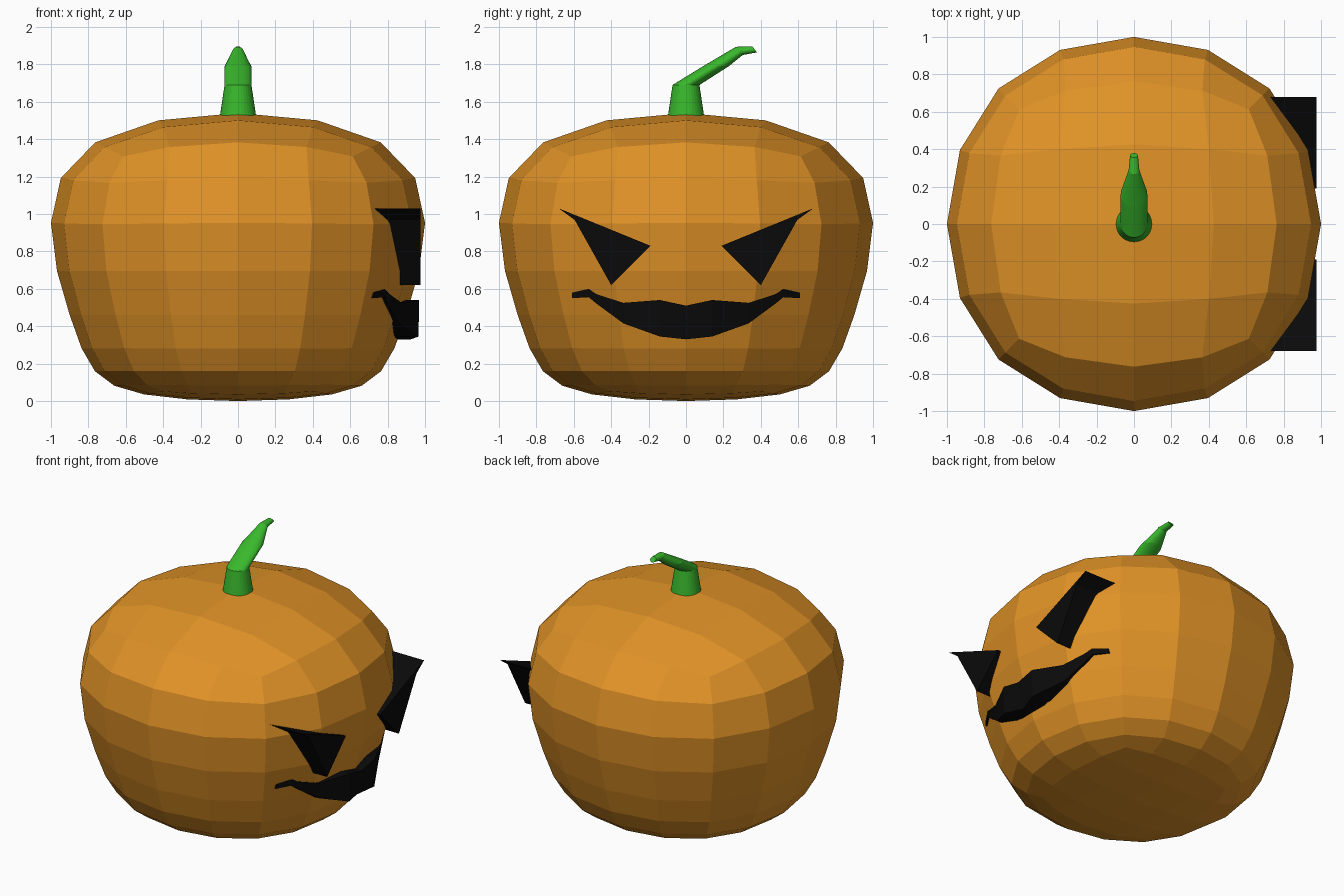
import bpy, bmesh
from math import cos, sin, pi

if "Cube" in bpy.data.objects:
    bpy.data.objects.remove(bpy.data.objects["Cube"])


def material(name, rgb):
    m = bpy.data.materials.new(name)
    m.diffuse_color = (*rgb, 1)
    m.use_nodes = True
    m.node_tree.nodes["Principled BSDF"].inputs["Base Color"].default_value = m.diffuse_color
    return m


orange = material("orange_skin", (0.75, 0.29, 0.02))
green = material("green_stalk", (0.04, 0.48, 0.025))
black = material("black_cutout", (0.003, 0.003, 0.003))


def make(name, verts, faces, mat):
    bm = bmesh.new()
    vs = [bm.verts.new(v) for v in verts]
    for f in faces:
        bm.faces.new([vs[i] for i in f])
    bmesh.ops.recalc_face_normals(bm, faces=bm.faces)
    me = bpy.data.meshes.new(name)
    bm.to_mesh(me)
    bm.free()
    me.materials.append(mat)
    ob = bpy.data.objects.new(name, me)
    bpy.context.collection.objects.link(ob)
    return ob


def loft(name, rings, mat):
    """Skin a list of equal-sized rings and cap both ends."""
    n = len(rings[0])
    faces = [(r * n + i, r * n + (i + 1) % n, (r + 1) * n + (i + 1) % n, (r + 1) * n + i)
             for r in range(len(rings) - 1) for i in range(n)]
    last = (len(rings) - 1) * n
    faces += [tuple(range(n)), tuple(range(last, last + n))]
    return make(name, [p for ring in rings for p in ring], faces, mat)


# Pumpkin body: three-level box cage, subdivided twice, flat faces
cage = [(0.781, -0.0248), (0.934, 0.2838), (1.374, 1.6496)]
body = loft("pumpkin_body",
            [[(s * x, s * y, z) for x, y in ((-1, -1), (1, -1), (1, 1), (-1, 1))] for s, z in cage],
            orange)
sub = body.modifiers.new("subdivision", 'SUBSURF')
sub.levels = sub.render_levels = 2

# Stalk: round sections (y, z, half width, section direction in y and z)
sections = [(0, 1.50, 0.100, 0.100, 0), (0, 1.69, 0.072, 0.072, 0),
            (0.16, 1.79, 0.071, 0.069, 0), (0.285, 1.872, 0.029, 0.018, -0.022),
            (0.367, 1.88, 0.021, 0.012, -0.016)]
loft("stalk", [[(r * cos(2 * pi * i / 32), y + dy * sin(2 * pi * i / 32), z + dz * sin(2 * pi * i / 32))
                for i in range(32)] for y, z, r, dy, dz in sections], green)

# Eyes: slanted flat shapes pushed into the +x side
eye = [(0.68, 1.03), (0.595, 0.968), (0.40, 0.62), (0.19, 0.83)]
for side, name in ((-1, "eye_a"), (1, "eye_b")):
    loft(name, [[(x, side * y, z) for y, z in eye] for x in (0.70, 0.975)], black)

# Mouth: curved grin, columns of (y, top z, bottom z, top x, bottom x)
half = [(0.14, 0.54, 0.345, 0.968, 0.965), (0.335, 0.525, 0.415, 0.875, 0.86),
        (0.48, 0.572, 0.522, 0.81, 0.80), (0.52, 0.60, 0.555, 0.785, 0.785),
        (0.61, 0.58, 0.55, 0.727, 0.725)]
columns = [(-c[0], *c[1:]) for c in reversed(half)] + [(0, 0.51, 0.33, 0.968, 0.925)] + half
loft("mouth", [[(xt, y, zt), (xb, y, zb), (xb - 0.12, y, zb), (xt - 0.12, y, zt)]
               for y, zt, zb, xt, xb in columns], black)
